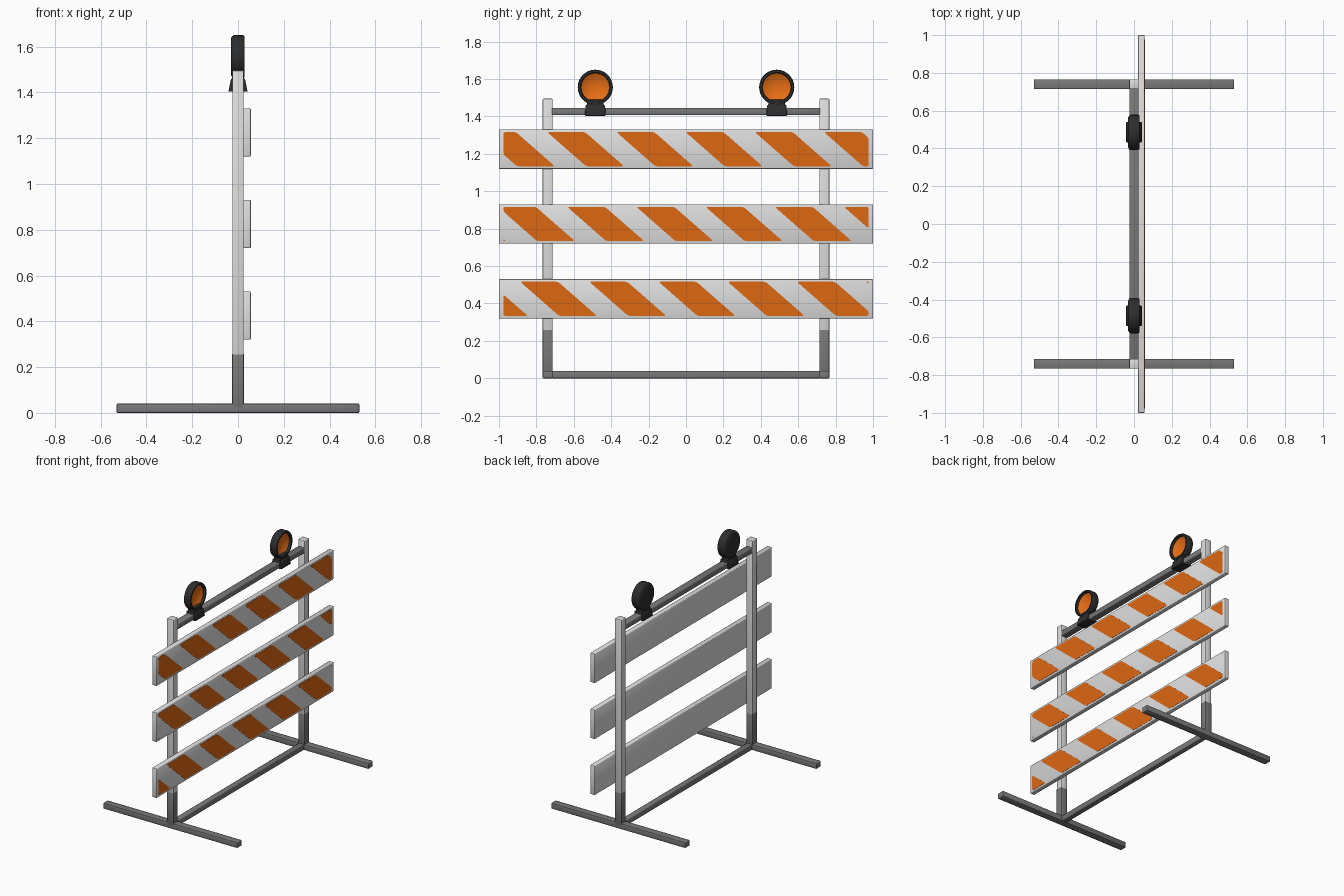
import bpy, bmesh, math
from mathutils import Vector

if "Cube" in bpy.data.objects:
    bpy.data.objects.remove(bpy.data.objects["Cube"])


def material(name, rgb):
    m = bpy.data.materials.new(name)
    m.diffuse_color = (*rgb, 1)
    m.use_nodes = True
    m.node_tree.nodes["Principled BSDF"].inputs["Base Color"].default_value = m.diffuse_color
    return m


WHITE = material("white_paint", (0.74, 0.74, 0.74))
GREY = material("grey_steel", (0.19, 0.19, 0.19))
BLACK = material("black_plastic", (0.026, 0.027, 0.028))
ORANGE = material("orange_reflective", (0.72, 0.135, 0.006))
LENS = material("amber_lens", (0.82, 0.16, 0.008))


def finish(bm, name, mat, angle=35):
    bmesh.ops.recalc_face_normals(bm, faces=bm.faces)
    mesh = bpy.data.meshes.new(name)
    bm.to_mesh(mesh)
    bm.free()
    mesh.materials.append(mat)
    ob = bpy.data.objects.new(name, mesh)
    bpy.context.collection.objects.link(ob)
    bpy.ops.object.select_all(action='DESELECT')
    ob.select_set(True)
    bpy.context.view_layer.objects.active = ob
    bpy.ops.object.shade_smooth_by_angle(angle=math.radians(angle))
    return ob


def box(name, mat, x, y, z, bevel=0.004, taper=None):
    """Box from (min, max) ranges; taper scales the top in x and y."""
    bm = bmesh.new()
    bmesh.ops.create_cube(bm, size=1)
    c = Vector((sum(x) / 2, sum(y) / 2, sum(z) / 2))
    for v in bm.verts:
        t = taper if taper and v.co.z > 0 else (1, 1)
        v.co = c + Vector((v.co.x * (x[1] - x[0]) * t[0],
                           v.co.y * (y[1] - y[0]) * t[1],
                           v.co.z * (z[1] - z[0])))
    bmesh.ops.bevel(bm, geom=bm.edges[:], offset=bevel, segments=2,
                    affect='EDGES', profile=0.5)
    return finish(bm, name, mat, 50)


def lathe(name, mat, profile, y, z, sides=32):
    """Spin an (x, radius) profile about an x axis through (y, z)."""
    bm = bmesh.new()
    vs = [bm.verts.new((px, y, z + r)) for px, r in profile]
    es = [bm.edges.new(p) for p in zip(vs, vs[1:])]
    bmesh.ops.spin(bm, geom=vs + es, cent=(0, y, z), axis=(1, 0, 0),
                   angle=math.tau, steps=sides, use_duplicate=False)
    bmesh.ops.remove_doubles(bm, verts=bm.verts, dist=1e-5)
    return finish(bm, name, mat)


def clip(poly, limit, sign):
    """Keep the part of a (y, z) polygon with sign * y <= limit."""
    out = []
    for a, b in zip(poly, poly[1:] + poly[:1]):
        da, db = limit - sign * a.x, limit - sign * b.x
        if da >= 0:
            out.append(a)
        if da * db < 0:
            out.append(a.lerp(b, da / (da - db)))
    return out


def rounded(poly, radius=0.016):
    out = []
    n = len(poly)
    for i, p in enumerate(poly):
        a, b = poly[i - 1], poly[(i + 1) % n]
        s = p + (a - p).normalized() * min(radius, (a - p).length * 0.45)
        e = p + (b - p).normalized() * min(radius, (b - p).length * 0.45)
        for t in (0, 0.33, 0.67, 1):
            out.append(s.lerp(p, t).lerp(p.lerp(e, t), t))
    return out


def stripes(name, start, zc):
    """Slanted rounded plates on the +x face of a board."""
    bm = bmesh.new()
    for k in range(-2, 8):
        y0 = start + 0.37 * k
        poly = [Vector(p) for p in ((y0, zc + 0.092), (y0 + 0.203, zc + 0.092),
                                    (y0 + 0.413, zc - 0.092), (y0 + 0.21, zc - 0.092))]
        poly = clip(clip(poly, 0.977, 1), 0.977, -1)
        if len(poly) < 3:
            continue
        f = bm.faces.new([bm.verts.new((0.054, p.x, p.y)) for p in rounded(poly)])
        ext = bmesh.ops.extrude_face_region(bm, geom=[f])["geom"]
        for v in ext:
            if isinstance(v, bmesh.types.BMVert):
                v.co.x = 0.0575
    finish(bm, name, ORANGE)


# Striped boards
for label, zc, start in (("top", 1.225, -0.743), ("middle", 0.825, -0.636),
                         ("bottom", 0.425, -0.888)):
    box(label + "_board", WHITE, (0.022, 0.056), (-1, 1), (zc - 0.105, zc + 0.105))
    stripes(label + "_board_stripes", start, zc)

# Cross rails
box("top_rail", GREY, (-0.025, 0.025), (-0.718, 0.718), (1.408, 1.446))
box("bottom_rail", GREY, (-0.02, 0.02), (-0.718, 0.718), (0, 0.04))

for side, s in (("left", -1), ("right", 1)):
    # Post, socket and foot
    yr = (s * 0.74 - 0.026, s * 0.74 + 0.026)
    box(side + "_post", WHITE, (-0.025, 0.025), yr, (0.25, 1.495))
    box(side + "_post_socket", GREY, (-0.0255, 0.0255), yr, (0.02, 0.26))
    box(side + "_foot", GREY, (-0.53, 0.53), yr, (0, 0.04))

    # Warning lamp: clamp, neck, housing and recessed lens
    y = s * 0.485
    box(side + "_lamp_clamp", BLACK, (-0.042, 0.042), (y - 0.055, y + 0.055),
        (1.403, 1.46), 0.004, (0.72, 0.95))
    box(side + "_lamp_neck", BLACK, (-0.028, 0.028), (y - 0.05, y + 0.05),
        (1.45, 1.49), 0.004, (0.85, 0.75))
    lathe(side + "_lamp_housing", BLACK,
          [(-0.031, 0), (-0.031, 0.08), (-0.025, 0.09), (-0.018, 0.094), (0.02, 0.094),
           (0.028, 0.09), (0.028, 0.079), (0.008, 0.075), (-0.012, 0.05), (-0.018, 0)],
          y, 1.556)
    lathe(side + "_lamp_lens", LENS,
          [(0.012, 0.077), (0.003, 0.062), (-0.004, 0.04), (-0.008, 0.02), (-0.009, 0)],
          y, 1.556)
